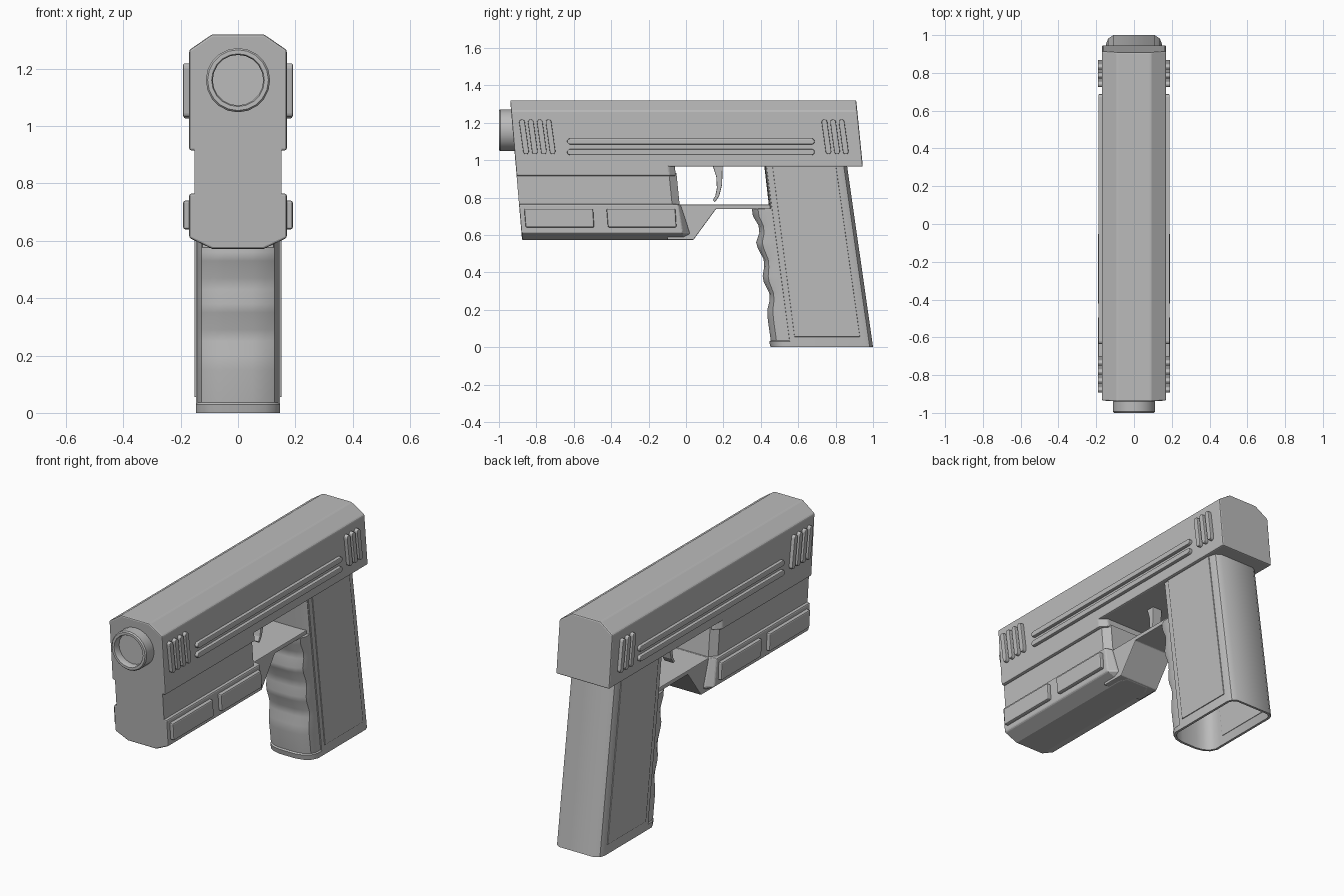
import bpy, bmesh, math

if "Cube" in bpy.data.objects:
    bpy.data.objects.remove(bpy.data.objects["Cube"])

gray = bpy.data.materials.new("plain gray")
gray.diffuse_color = (0.5, 0.5, 0.5, 1)
gray.use_nodes = True
gray.node_tree.nodes["Principled BSDF"].inputs["Base Color"].default_value = gray.diffuse_color


def finish(name, bm, bevel=0, mirror=False, smooth=False):
    bmesh.ops.recalc_face_normals(bm, faces=bm.faces[:])
    me = bpy.data.meshes.new(name)
    bm.to_mesh(me)
    bm.free()
    me.materials.append(gray)
    ob = bpy.data.objects.new(name, me)
    bpy.context.collection.objects.link(ob)
    if smooth:
        me.shade_smooth()
        me.set_sharp_from_angle(angle=math.radians(35))
    if mirror:
        mod = ob.modifiers.new("mirror", 'MIRROR')
        mod.use_mirror_merge = False
    if bevel:
        mod = ob.modifiers.new("bevel", 'BEVEL')
        mod.width = bevel
        mod.segments = 2
        mod.limit_method = 'ANGLE'
    return ob


def loft(rings):
    """Skin closed rings of points and cap both ends."""
    bm = bmesh.new()
    vs = [[bm.verts.new(p) for p in r] for r in rings]
    n = len(vs[0])
    for a, b in zip(vs, vs[1:]):
        for i in range(n):
            j = (i + 1) % n
            bm.faces.new((a[i], a[j], b[j], b[i]))
    first = bm.faces.new(vs[0][::-1])
    bm.faces.new(vs[-1])
    return bm, first


def body(name, half, stations, bevel=0.007):
    """Mirror a half (x, z) section and run it along y with slanted ends."""
    sec = half + [(-x, z) for x, z in reversed(half)]
    rings = [[(x * k, y0 + s * (1.32 - z), z) for x, z in sec] for y0, s, k in stations]
    finish(name, loft(rings)[0], bevel)


def plate(name, outline, x0, x1, bevel=0.0, mirror=True):
    """Extrude a (y, z) outline along x."""
    bm, _ = loft([[(x, y, z) for y, z in outline] for x in (x0, x1)])
    finish(name, bm, bevel, mirror)


def capsule(a, b, r, seg=6):
    ang = math.atan2(b[1] - a[1], b[0] - a[0])
    pts = []
    for c, off in ((b, -math.pi / 2), (a, math.pi / 2)):
        for i in range(seg + 1):
            t = ang + off + math.pi * i / seg
            pts.append((c[0] + r * math.cos(t), c[1] + r * math.sin(t)))
    return pts


# Slide, frame and under-barrel rail share one slanted front plane
FRONT = (-0.94, 0.085, 1)
body("slide", [(0.17, 0.965), (0.17, 1.265), (0.09, 1.32)], [FRONT, (0.91, 0.1, 1)])
body("slide_front_skirt", [(0.17, 0.915), (0.17, 0.985)],
     [FRONT, (-0.13, 0.1, 1), (-0.095, 0.1, 0.8)])
body("frame", [(0.152, 0.75), (0.152, 0.93)],
     [FRONT, (-0.13, 0.1, 1), (-0.09, 0.1, 0.78)], 0)
body("rail", [(0.09, 0.572), (0.17, 0.61), (0.17, 0.765)],
     [FRONT, (-0.125, 0.15, 1), (-0.213, 0.33, 0.75)])

# Trigger guard and trigger
plate("trigger_guard", [(-0.1, 0.762), (0.47, 0.762), (0.47, 0.738), (0.16, 0.738),
                        (0.04, 0.574), (-0.1, 0.574)], -0.125, 0.125, 0.004, False)
plate("trigger", [(0.14, 0.98), (0.162, 0.91), (0.165, 0.85), (0.157, 0.81), (0.143, 0.785),
                  (0.155, 0.775), (0.178, 0.81), (0.193, 0.87), (0.196, 0.98)],
      -0.03, 0.03, 0.004, False)

# Barrel with a shallow bore
N = 20
rings = []
for y, r in ((-0.85, 0.112), (-0.993, 0.112), (-1, 0.106), (-1, 0.092), (-0.993, 0.088), (-0.96, 0.088)):
    rings.append([(r * math.cos(2 * math.pi * i / N), y, 1.16 + r * math.sin(2 * math.pi * i / N))
                  for i in range(N)])
finish("barrel", loft(rings)[0], smooth=True)

# Grip: finger waves in front, rounded back, hollow from below
waves = [(0, 0.452), (0.03, 0.445), (0.036, 0.453), (0.15, 0.437), (0.2, 0.435), (0.25, 0.447),
         (0.29, 0.445), (0.35, 0.415), (0.38, 0.41), (0.43, 0.418), (0.47, 0.415), (0.53, 0.383),
         (0.56, 0.375), (0.61, 0.392), (0.65, 0.388), (0.70, 0.358), (0.74, 0.352)]


def grip_ring(z, f):
    m = 0.559 - 0.133 * z      # seam between finger part and main body
    b = 1.0 - 0.143 * z
    w = 0.147 if z < 0.033 else 0.141
    d = m - f
    half = [(0.05, f), (0.095, f + 0.1 * d), (0.128, f + 0.3 * d), (w, f + 0.65 * d), (w, m - 0.001),
            (0.147, m), (0.147, b - 0.045), (0.137, b - 0.018), (0.11, b)]
    return [(x, y, z) for x, y in half] + [(-x, y, z) for x, y in reversed(half)]


rings = [grip_ring(z, f) for z, f in waves]
rings += [grip_ring(0.741, 0.445), grip_ring(1.0, 0.415)]
bm, bottom = loft(rings)
bmesh.ops.recalc_face_normals(bm, faces=bm.faces[:])
bmesh.ops.inset_region(bm, faces=[bottom], thickness=0.014)
ext = bmesh.ops.extrude_face_region(bm, geom=[bottom])
for v in ext["geom"]:
    if isinstance(v, bmesh.types.BMVert):
        v.co.y = 0.75 + (v.co.y - 0.75) * 0.8 - 0.07
        v.co.z = 0.5
if bottom.is_valid:
    bmesh.ops.delete(bm, geom=[bottom], context='FACES_ONLY')
finish("grip", bm, smooth=True)
plate("grip_panel", [(0.58, 0.055), (0.93, 0.055), (0.802, 0.968), (0.462, 0.968)], 0.13, 0.152, 0.003)

# Slanted slats at both ends of the slide
for i, y in enumerate((-0.877, -0.83, -0.782, -0.735, 0.74, 0.786, 0.832)):
    plate(f"slat_{i + 1}", capsule((y + 0.022, 1.046), (y, 1.203), 0.015), 0.16, 0.191, 0.005)

# Long ribs along the slide
for i, z in enumerate((1.043, 1.1)):
    plate(f"long_rib_{i + 1}", capsule((-0.62, z), (0.672, z), 0.016), 0.16, 0.189, 0.005)

# Raised plates on the rail
for i, (a, b) in enumerate(((-0.865, -0.497), (-0.425, -0.057))):
    plate(f"rail_plate_{i + 1}", [(a + 0.008, 0.64), (b + 0.006, 0.64), (b, 0.74), (a, 0.74)],
          0.16, 0.191, 0.007)
